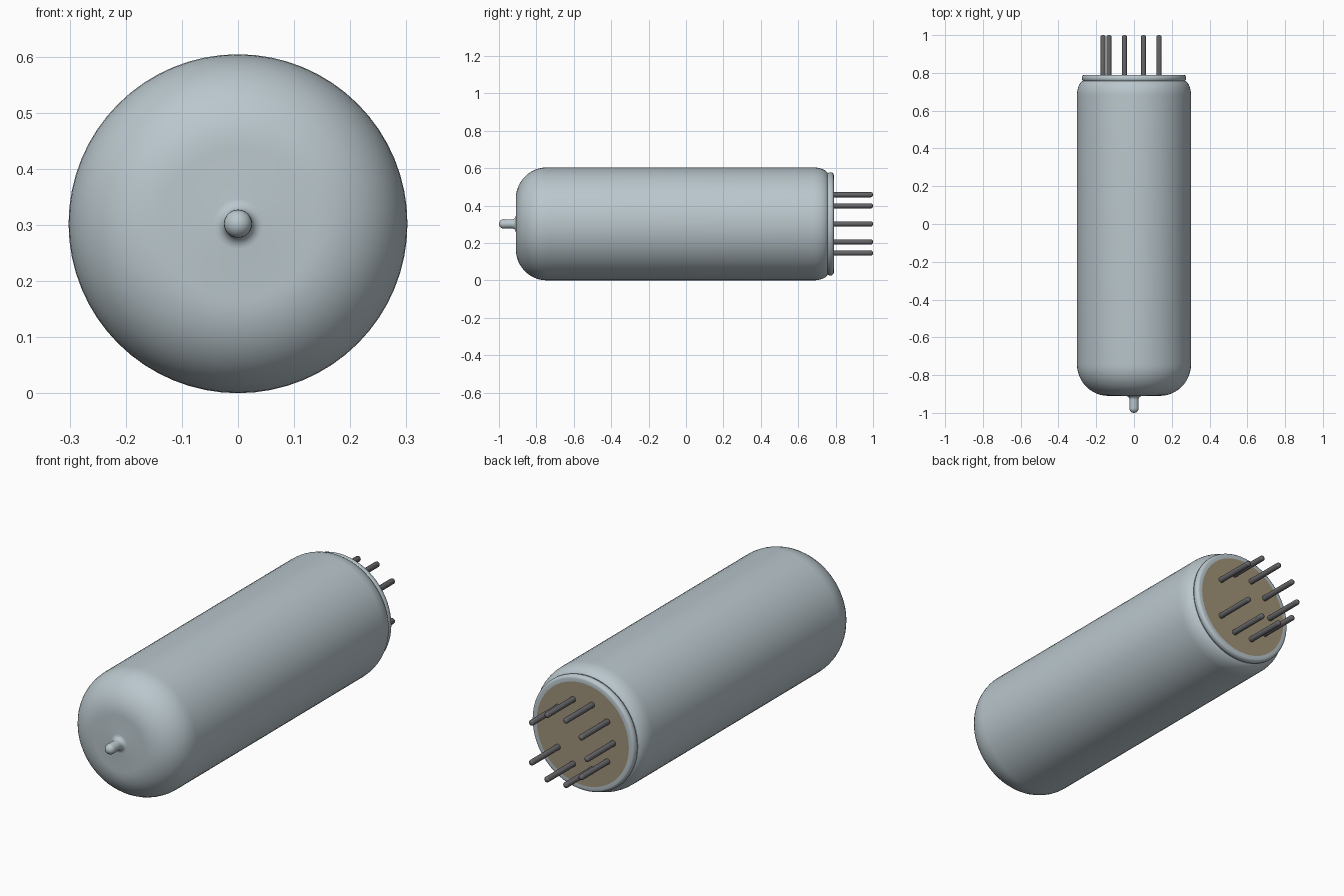
import bpy, bmesh, math
from mathutils import Vector

cube = bpy.data.objects.get("Cube")
if cube:
    bpy.data.objects.remove(cube, do_unlink=True)

R = 0.302          # bulb radius, also the height of the axis
SEGMENTS = 64


def material(name, rgb):
    mat = bpy.data.materials.new(name)
    mat.use_nodes = True
    mat.diffuse_color = (*rgb, 1)
    mat.node_tree.nodes["Principled BSDF"].inputs["Base Color"].default_value = (*rgb, 1)
    return mat


glass = material("pale blue grey glass", (0.49, 0.57, 0.61))
tan = material("tan base", (0.35, 0.29, 0.19))
metal = material("dark grey metal", (0.13, 0.13, 0.14))


def arc(cr, cy, rr, ry, a0, a1, n):
    """Elliptical arc as (radius, y) points; angles in degrees."""
    angles = [math.radians(a0 + (a1 - a0) * i / n) for i in range(n + 1)]
    return [(cr + rr * math.cos(a), cy + ry * math.sin(a)) for a in angles]


def lathe(name, profile, mat, segments, x=0, z=R):
    """Turn a (radius, y) profile, front to back, around an axis along y."""
    bm = bmesh.new()
    verts = [bm.verts.new((max(r, 0), y, 0)) for r, y in profile]
    edges = [bm.edges.new(pair) for pair in zip(verts, verts[1:])]
    bmesh.ops.spin(bm, geom=verts + edges, cent=(0, 0, 0), axis=(0, 1, 0),
                   angle=math.tau, steps=segments)
    bmesh.ops.remove_doubles(bm, verts=bm.verts, dist=1e-5)
    bmesh.ops.recalc_face_normals(bm, faces=bm.faces)
    mesh = bpy.data.meshes.new(name)
    bm.to_mesh(mesh)
    bm.free()
    mesh.materials.append(mat)
    obj = bpy.data.objects.new(name, mesh)
    obj.location = Vector((x, 0, z))
    bpy.context.collection.objects.link(obj)
    bpy.ops.object.select_all(action='DESELECT')
    bpy.context.view_layer.objects.active = obj
    obj.select_set(True)
    bpy.ops.object.shade_smooth_by_angle(angle=math.radians(40))
    return obj


# Glass bulb: sealed tip, flare, rounded front, straight wall, rear shoulder, rim
bulb = arc(0, -0.975, 0.025, 0.025, -90, 0, 6)
bulb += [(0.024, -0.935)]
bulb += arc(0.045, -0.93, 0.021, 0.02, 170, 90, 5)
bulb += arc(0.135, -0.743, R - 0.135, 0.167, -90, 0, 12)
bulb += arc(R - 0.04, 0.68, 0.04, 0.08, 0, 75, 8)
bulb += arc(0.262, 0.772, 0.014, 0.018, -70, 90, 8)
bulb += [(0.247, 0.79)]
lathe("glass_bulb", bulb, glass, SEGMENTS)

# Flat base closing the rear of the bulb
lathe("base_disc", [(0.0, 0.79), (0.247, 0.79)], tan, SEGMENTS)
bpy.data.objects["base_disc"].data.flip_normals() if \
    bpy.data.objects["base_disc"].data.polygons[0].normal.y < 0 else None

# Nine pins on a ten-place circle, with the place at +x left empty
pin = [(0, 0.78), (0.0135, 0.78)] + arc(0, 0.99, 0.0135, 0.01, 0, 90, 4)
for i in range(1, 10):
    a = math.radians(36 * i)
    lathe(f"pin_{i}", pin, metal, 16,
          x=0.164 * math.cos(a), z=R + 0.164 * math.sin(a))
